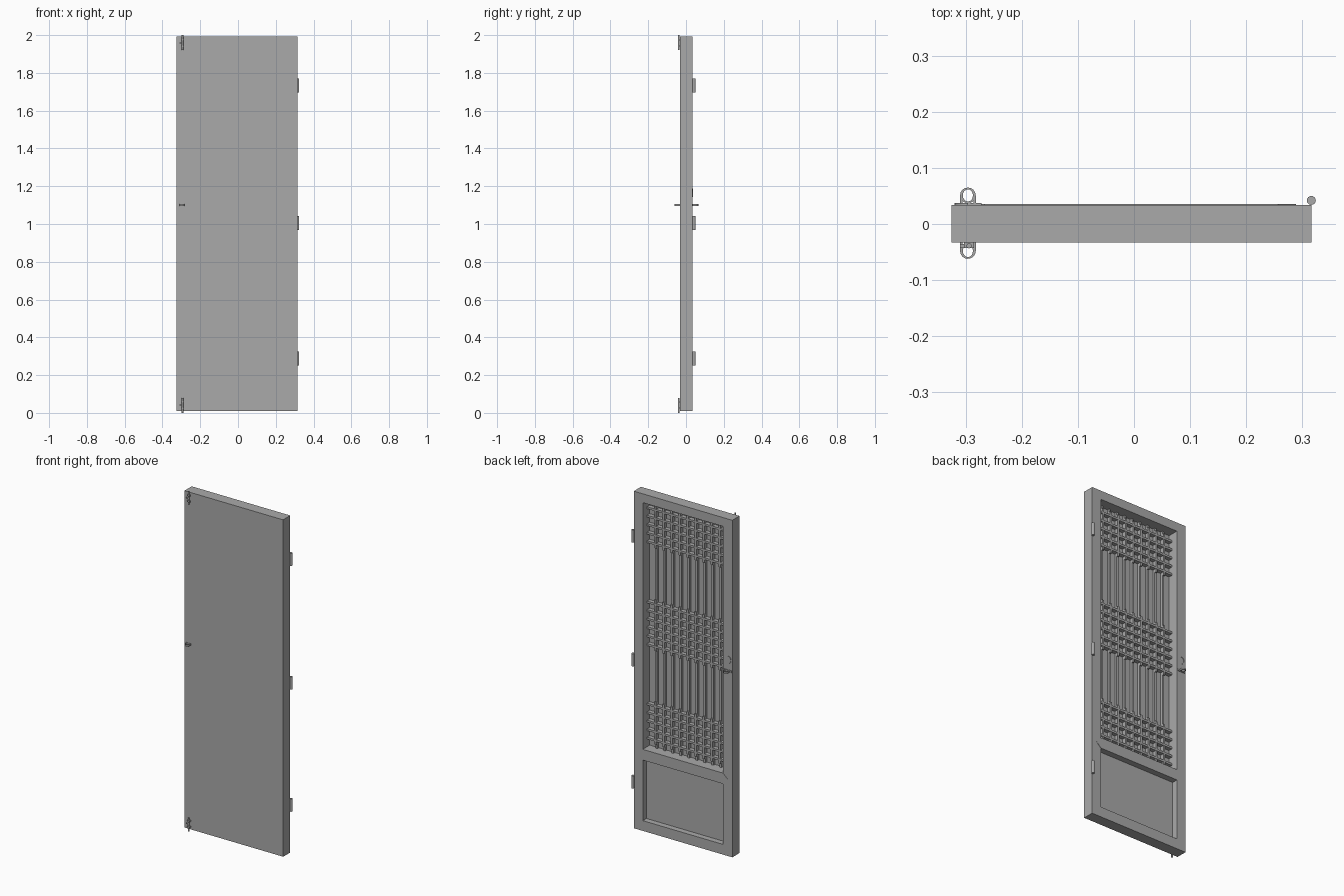
import bpy, bmesh
from math import pi, cos, sin
from mathutils import Matrix, Vector

if "Cube" in bpy.data.objects:
    bpy.data.objects.remove(bpy.data.objects["Cube"])

grey = bpy.data.materials.new("plain_grey")
grey.use_nodes = True
grey.diffuse_color = (0.4, 0.4, 0.4, 1)
grey.node_tree.nodes["Principled BSDF"].inputs["Base Color"].default_value = (0.4, 0.4, 0.4, 1)


def finish(name, bm):
    bmesh.ops.recalc_face_normals(bm, faces=bm.faces)
    mesh = bpy.data.meshes.new(name)
    bm.to_mesh(mesh)
    bm.free()
    mesh.materials.append(grey)
    ob = bpy.data.objects.new(name, mesh)
    bpy.context.collection.objects.link(ob)
    return ob


def add_box(bm, x, y, z):
    """Add a box from three (low, high) ranges."""
    size = [r[1] - r[0] for r in (x, y, z)]
    mid = [(r[0] + r[1]) / 2 for r in (x, y, z)]
    bmesh.ops.create_cube(bm, size=1, matrix=Matrix.Translation(mid) @ Matrix.Diagonal((*size, 1)))


def boxes(name, *ranges):
    bm = bmesh.new()
    for r in ranges:
        add_box(bm, *r)
    return finish(name, bm)


def add_rod(bm, x, y, z, radius, sides=12):
    bmesh.ops.create_cone(bm, cap_ends=True, segments=sides, radius1=radius, radius2=radius,
                          depth=z[1] - z[0], matrix=Matrix.Translation((x, y, sum(z) / 2)))


def prism(name, points, y):
    """Extrude an (x, z) outline along y."""
    bm = bmesh.new()
    face = bm.faces.new([bm.verts.new((px, y[0], pz)) for px, pz in points])
    geom = bmesh.ops.extrude_face_region(bm, geom=[face])["geom"]
    bmesh.ops.translate(bm, vec=(0, y[1] - y[0], 0),
                        verts=[v for v in geom if isinstance(v, bmesh.types.BMVert)])
    return finish(name, bm)


LEFT, RIGHT = 0.316, -0.325
IN_L, IN_R = LEFT - 0.059, RIGHT + 0.059
FRONT, BACK = -0.031, 0.034
BOTTOM, TOP = 0.01, 1.992
SILL, RAIL_LOW, RAIL_TOP, HEAD = 0.07, 0.427, 0.49, 1.94
depth = (FRONT, BACK)

# Frame
boxes("side_stiles", ((IN_L, LEFT), depth, (BOTTOM, TOP)), ((RIGHT, IN_R), depth, (BOTTOM, TOP)))
boxes("cross_rails", ((IN_R, IN_L), depth, (BOTTOM, SILL)),
      ((IN_R, IN_L), depth, (RAIL_LOW, RAIL_TOP)), ((IN_R, IN_L), depth, (HEAD, TOP)))

# Panels: front facing sheet and recessed lower board
boxes("front_sheet", ((RIGHT, LEFT), (FRONT - 0.002, FRONT + 0.001), (RAIL_LOW, TOP)))
boxes("lower_panel", ((IN_R, IN_L), (FRONT, 0), (SILL, RAIL_LOW)))

# Middle rail with pointed ends let into the stiles
mid = (RAIL_LOW + RAIL_TOP) / 2
tip = 0.032
prism("pointed_rail", [(IN_R, RAIL_LOW), (IN_L, RAIL_LOW), (IN_L + tip, mid),
                       (IN_L, RAIL_TOP), (IN_R, RAIL_TOP), (IN_R - tip, mid)], (0, BACK + 0.0015))

# Lattice: upright bars, three groups of cross bars
pitch, half = 0.05, 0.006
centre = (HEAD + RAIL_TOP) / 2
groups = [(1.695, 5), (centre - 2.5 * pitch, 6), (0.54, 5)]
uprights, blocks, crossbars = [], [], []
for i in range(1, 10):
    x = IN_R + (IN_L - IN_R) * i / 10
    span = (x - half, x + half)
    uprights.append((span, (FRONT, -0.016), (RAIL_TOP, HEAD)))
    for low, n in groups:
        blocks.append((span, (-0.02, -0.007), (low - 0.025, low + (n - 1) * pitch + 0.025)))
for low, n in groups:
    for k in range(n):
        z = low + k * pitch
        crossbars.append(((IN_R, IN_L), (FRONT, -0.006), (z - half, z + half)))
boxes("lattice_uprights", *uprights)
boxes("lattice_blocks", *blocks)
boxes("lattice_crossbars", *crossbars)

# Hinge barrels
bm = bmesh.new()
for z in (0.287, 1.005, 1.733):
    add_rod(bm, LEFT, 0.042, (z - 0.037, z + 0.037), 0.008, 16)
finish("hinge_barrels", bm)

# Pull rings on both faces
HX, HZ = -0.296, 1.1


def ring(name, y, side):
    bm = bmesh.new()
    n = 16
    loops = []
    for i in range(n):
        a = 2 * pi * i / n
        loops.append([bm.verts.new((HX + rx * cos(a), y + ry * sin(a), HZ + dz))
                      for rx, ry, dz in ((0.014, 0.014, -0.005), (0.014, 0.014, 0.005),
                                         (0.009, 0.011, 0.005), (0.009, 0.011, -0.005))])
    for i in range(n):
        a, b = loops[i], loops[(i + 1) % n]
        for k in range(4):
            m = (k + 1) % 4
            bm.faces.new((a[k], a[m], b[m], b[k]))
    # lugs joining the ring to the door
    for s in (-1, 1):
        lug = sorted((y, y - side * 0.018))
        add_box(bm, (HX + s * 0.012 - 0.002, HX + s * 0.012 + 0.002), lug, (HZ - 0.005, HZ + 0.005))
    return finish(name, bm)


ring("back_pull_ring", 0.051, 1)
ring("front_pull_ring", -0.048, -1)
boxes("back_pull_plate", ((HX - 0.024, HX + 0.024), (BACK, 0.037), (HZ - 0.006, HZ + 0.006)))

# Thin crescent above the back pull
arc = [pi * 0.1 + pi * 0.9 * i / 10 - pi / 2 for i in range(11)]
outline = [(HX - 0.022 * cos(a), 1.165 + 0.022 * sin(a)) for a in arc]
outline += [(HX - 0.017 * cos(a), 1.165 + 0.019 * sin(a)) for a in reversed(arc)]
prism("back_crescent", outline, (BACK - 0.001, BACK + 0.003))

# Sliding bolts at the top and bottom of the front
for name, flip in (("bottom_bolt", 0), ("top_bolt", 1)):
    bm = bmesh.new()
    add_rod(bm, -0.294, -0.039, (0, 0.078), 0.0045)
    for z in (0.025, 0.06):
        add_box(bm, (-0.303, -0.285), (-0.043, FRONT), (z - 0.004, z + 0.004))
    add_box(bm, (-0.31, -0.294), (-0.042, -0.036), (0.04, 0.045))
    if flip:
        for v in bm.verts:
            v.co.z = 2 - v.co.z
    finish(name, bm)
